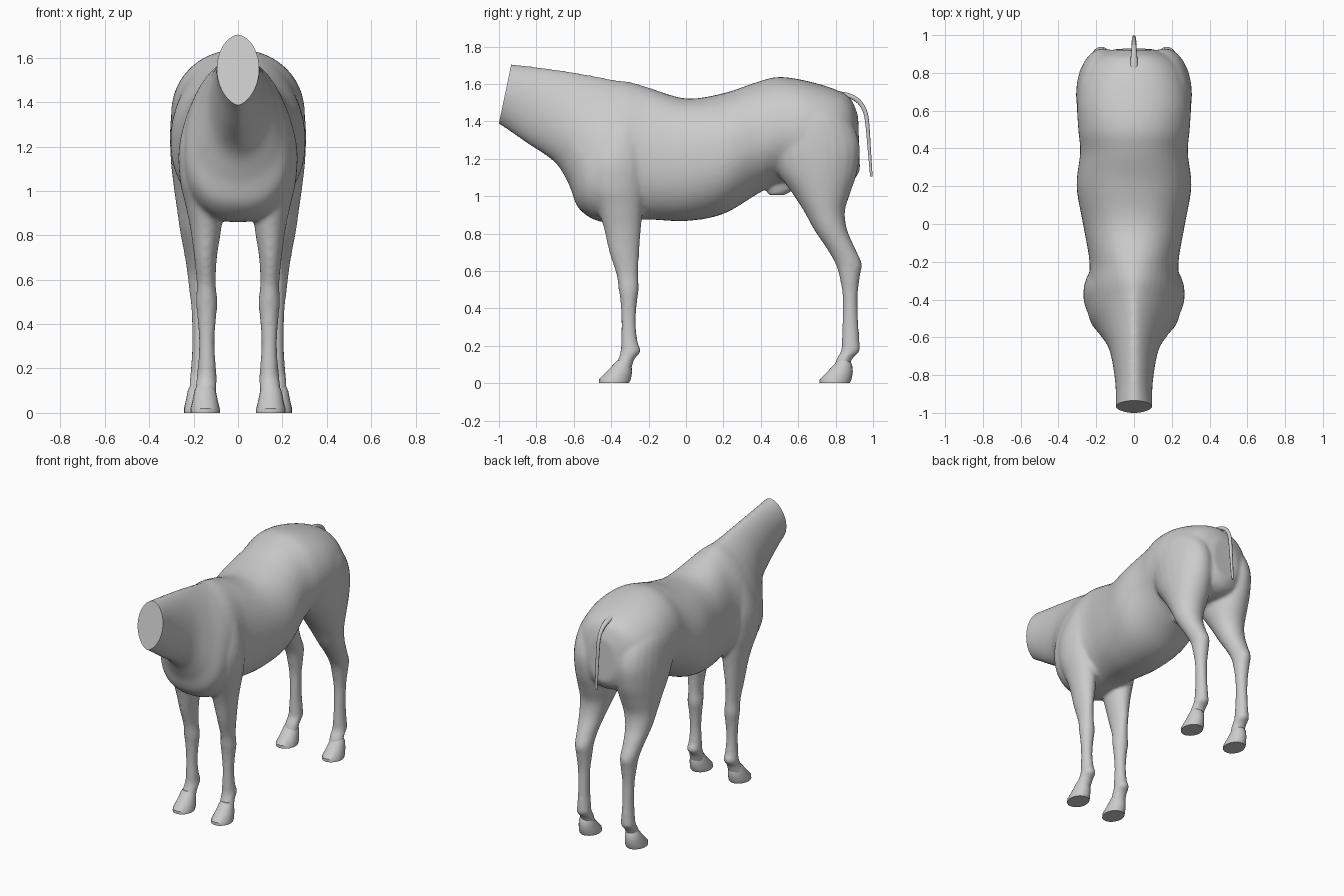
import bpy, bmesh, math
from mathutils import Vector

cube = bpy.data.objects.get("Cube")
if cube:
    bpy.data.objects.remove(cube, do_unlink=True)

grey = bpy.data.materials.new("plain grey")
grey.use_nodes = True
grey.diffuse_color = (0.6, 0.6, 0.6, 1)
grey.node_tree.nodes["Principled BSDF"].inputs["Base Color"].default_value = (0.6, 0.6, 0.6, 1)


def spline(rows, steps):
    """Catmull-Rom interpolation of whole rows of ring settings."""
    out = []
    for i in range(len(rows) - 1):
        a, b, c, d = rows[max(i - 1, 0)], rows[i], rows[i + 1], rows[min(i + 2, len(rows) - 1)]
        for s in range(steps):
            t = s / steps
            out.append([q + 0.5 * t * (r - p + t * (2 * p - 5 * q + 4 * r - u + t * (3 * (q - r) + u - p)))
                        for p, q, r, u in zip(a, b, c, d)])
    return out + [list(rows[-1])]


def power(v, e):
    return math.copysign(abs(v) ** e, v)


def trunk_ring(row, n):
    """Ring between a top and a bottom point, widest at a given fraction of its height."""
    yt, zt, yb, zb, w, frac, e_top, e_bot = row
    pts = []
    for i in range(n):
        a = 2 * math.pi * i / n
        s, e = math.sin(a), e_top if math.sin(a) > 0 else e_bot
        h = frac + (1 - frac if s > 0 else frac) * power(s, min(e, 1.0))
        pts.append((w * power(math.cos(a), e), yb + (yt - yb) * h, zb + (zt - zb) * h))
    return pts


def leg_ring(row, n, side):
    """Level oval given by height, front, back, inner and outer limits."""
    z, y0, y1, x0, x1 = row
    return [(side * ((x0 + x1) / 2 + (x1 - x0) / 2 * math.cos(2 * math.pi * i / n)),
             (y0 + y1) / 2 + (y1 - y0) / 2 * math.sin(2 * math.pi * i / n), z) for i in range(n)]


def loft(bm, rings):
    loops = [[bm.verts.new(p) for p in r] for r in rings]
    n = len(loops[0])
    faces = [bm.faces.new(loops[0]), bm.faces.new(loops[-1])]
    for a, b in zip(loops, loops[1:]):
        faces += [bm.faces.new((a[i], a[(i + 1) % n], b[(i + 1) % n], b[i])) for i in range(n)]
    bmesh.ops.recalc_face_normals(bm, faces=faces)


def finish(bm, name, angle=40):
    mesh = bpy.data.meshes.new(name)
    bm.to_mesh(mesh)
    bm.free()
    mesh.materials.append(grey)
    obj = bpy.data.objects.new(name, mesh)
    bpy.context.collection.objects.link(obj)
    smooth(obj, angle)
    return obj


def smooth(obj, angle):
    bpy.ops.object.select_all(action='DESELECT')
    obj.select_set(True)
    bpy.context.view_layer.objects.active = obj
    bpy.ops.object.shade_smooth_by_angle(angle=math.radians(angle))


# Neck, chest, barrel and rump: top y, z, bottom y, z, half width, widest fraction, roundness
trunk = [
    (-1.01, 1.71, -1.10, 1.43, .094, .52, 1.15, 1.3),
    (-.935, 1.705, -1.00, 1.385, .096, .52, 1.15, 1.3),
    (-.80, 1.69, -.86, 1.29, .10, .50, 1.2, 1.1),
    (-.62, 1.665, -.70, 1.18, .13, .42, 1.3, 1.0),
    (-.48, 1.64, -.625, 1.06, .185, .36, 1.4, .95),
    (-.38, 1.62, -.57, .93, .235, .38, 1.35, .85),
    (-.30, 1.61, -.44, .86, .250, .42, 1.2, .85),
    (-.20, 1.58, -.22, .875, .235, .45, 1.0, .9),
    (0, 1.522, 0, .867, .270, .48, .9, .9),
    (.20, 1.55, .20, .905, .304, .48, .9, .95),
    (.38, 1.61, .38, 1.01, .285, .48, .95, 1.0),
    (.50, 1.637, .50, 1.07, .295, .48, .95, 1.0),
    (.65, 1.615, .65, 1.05, .300, .50, .9, 1.0),
    (.80, 1.57, .80, 1.05, .265, .50, .9, 1.0),
    (.88, 1.52, .89, 1.08, .195, .50, .9, 1.0),
    (.92, 1.43, .93, 1.14, .10, .50, 1.0, 1.0),
]

# Legs from top to pastern: height, front, back, inner, outer
front_leg = [
    (1.46, -.38, -.27, .07, .17), (1.36, -.45, -.235, .06, .225), (1.20, -.52, -.215, .06, .266),
    (1.05, -.52, -.22, .06, .262), (.94, -.475, -.23, .065, .238), (.83, -.44, -.24, .075, .215),
    (.70, -.41, -.25, .095, .197), (.58, -.372, -.255, .10, .186), (.50, -.360, -.252, .092, .190),
    (.43, -.350, -.262, .098, .183), (.32, -.346, -.268, .106, .176), (.22, -.348, -.258, .100, .180),
    (.17, -.350, -.240, .096, .186), (.13, -.362, -.275, .096, .190), (.06, -.39, -.295, .10, .20),
]
hind_leg = [
    (1.52, .50, .76, .05, .23), (1.42, .44, .87, .03, .288), (1.28, .43, .928, .02, .306),
    (1.14, .48, .918, .015, .303), (1.02, .565, .880, .03, .290), (.92, .630, .850, .06, .276),
    (.82, .685, .862, .092, .262), (.72, .752, .905, .112, .243), (.64, .798, .940, .118, .230),
    (.57, .820, .930, .122, .222), (.46, .838, .918, .132, .210), (.32, .836, .922, .134, .206),
    (.22, .832, .928, .128, .211), (.17, .828, .928, .124, .216), (.13, .805, .888, .125, .218),
    (.06, .78, .87, .13, .22),
]

# Body: all masses fused into one skin
bm = bmesh.new()
loft(bm, [trunk_ring(r, 48) for r in spline(trunk, 5)])
for side in (-1, 1):
    for leg in (front_leg, hind_leg):
        loft(bm, [leg_ring(r, 24, side) for r in spline(leg, 4)])
# Sheath under the flank
loft(bm, [leg_ring(r, 16, 1) for r in [
    (1.10, .42, .62, -.06, .06), (1.04, .42, .59, -.045, .045), (1.005, .44, .53, -.03, .03)]])
body = finish(bm, "body")
remesh = body.modifiers.new("fuse", 'REMESH')
remesh.mode = 'VOXEL'
remesh.voxel_size = 0.012
relax = body.modifiers.new("relax", 'SMOOTH')
relax.factor = 0.5
relax.iterations = 6
fused = bpy.data.meshes.new_from_object(body.evaluated_get(bpy.context.evaluated_depsgraph_get()))
body.modifiers.clear()

# Flat cut across the neck
bm = bmesh.new()
bm.from_mesh(fused)
bmesh.ops.bisect_plane(bm, geom=bm.verts[:] + bm.edges[:] + bm.faces[:], dist=1e-5,
                       plane_co=Vector((0, -1.0, 1.39)), plane_no=Vector((0, -.31, .065)), clear_outer=True)
bmesh.ops.holes_fill(bm, edges=[e for e in bm.edges if e.is_boundary], sides=0)
bmesh.ops.recalc_face_normals(bm, faces=bm.faces[:])
bm.to_mesh(fused)
bm.free()
body.data = fused
if not fused.materials:
    fused.materials.append(grey)
smooth(body, 45)

# Hooves: rings from sole to coronet
hoof = [(.0, -.085, .075, -.066, .066), (.02, -.085, .085, -.066, .066), (.06, -.045, .092, -.056, .056),
        (.10, -.008, .088, -.048, .048), (.122, .012, .075, -.038, .038)]
for end, y, x in (("front", -.38, .148), ("hind", .80, .178)):
    for name, side in (("right", -1), ("left", 1)):
        bm = bmesh.new()
        loft(bm, [leg_ring((z, y + a, y + b, x + c, x + d), 20, side) for z, a, b, c, d in hoof])
        finish(bm, f"{end}_{name}_hoof", 35)

# Tail: thin strand arching back and hanging down (y, z, half width, half depth)
tail = [(.82, 1.545, .022, .016), (.875, 1.535, .018, .014), (.925, 1.505, .014, .013),
        (.958, 1.45, .012, .012), (.970, 1.38, .012, .011), (.980, 1.25, .011, .009), (.991, 1.105, .008, .007)]
path = spline(tail, 4)
rings = []
for i, (y, z, hw, hd) in enumerate(path):
    p, q = path[max(i - 1, 0)], path[min(i + 1, len(path) - 1)]
    d = Vector((0, q[0] - p[0], q[1] - p[1])).normalized()
    across = Vector((0, -d.z, d.y))
    rings.append([Vector((hw * math.cos(k * math.pi / 5), y, z)) + across * hd * math.sin(k * math.pi / 5)
                  for k in range(10)])
bm = bmesh.new()
loft(bm, rings)
finish(bm, "tail", 50)
